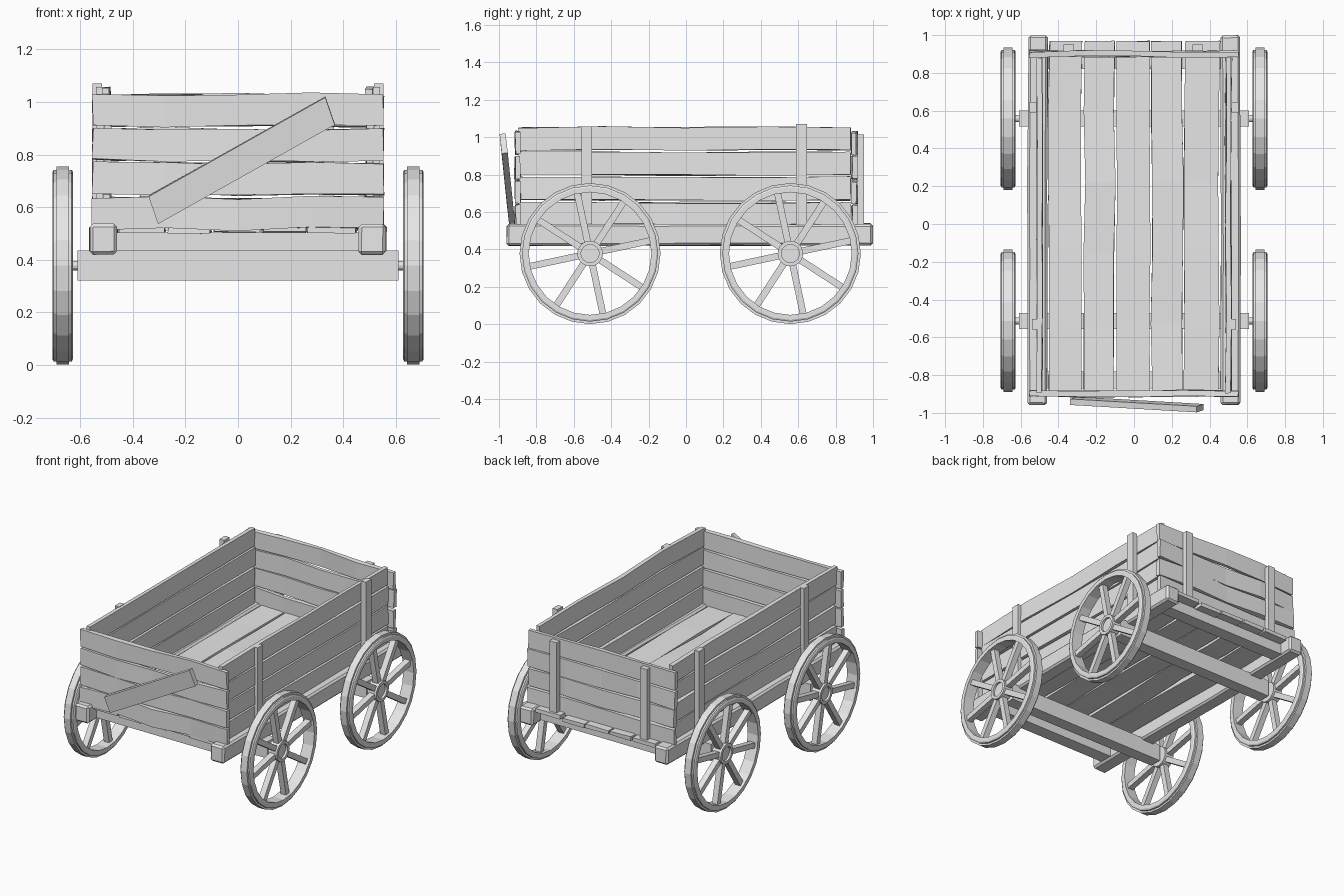
import bpy, bmesh, math, random
from mathutils import Vector

random.seed(4)
if "Cube" in bpy.data.objects:
    bpy.data.objects.remove(bpy.data.objects["Cube"], do_unlink=True)

wood = bpy.data.materials.new("plain_grey")
wood.use_nodes = True
grey = (0.8, 0.8, 0.8, 1)
wood.diffuse_color = grey
wood.node_tree.nodes["Principled BSDF"].inputs["Base Color"].default_value = grey


def finish(bm, name):
    bmesh.ops.recalc_face_normals(bm, faces=bm.faces)
    mesh = bpy.data.meshes.new(name)
    bm.to_mesh(mesh)
    bm.free()
    mesh.materials.append(wood)
    obj = bpy.data.objects.new(name, mesh)
    bpy.context.collection.objects.link(obj)
    return obj


def add_beam(bm, start, end, half_w, half_t, cuts=1, wobble=0.0):
    """Four-sided beam from start to end, made of slightly uneven sections."""
    start, end, w, t = map(Vector, (start, end, half_w, half_t))
    rings = []
    for i in range(cuts + 1):
        mid = start.lerp(end, i / cuts)
        shift = random.uniform(-wobble, wobble) * (w.normalized() + t.normalized())
        ring = []
        for a, b in ((-1, -1), (1, -1), (1, 1), (-1, 1)):
            noise = Vector([random.uniform(-wobble, wobble) / 2 for _ in range(3)])
            ring.append(bm.verts.new(mid + a * w + b * t + shift + noise))
        rings.append(ring)
    for r, q in zip(rings, rings[1:]):
        for k in range(4):
            n = (k + 1) % 4
            bm.faces.new((r[k], r[n], q[n], q[k]))
    bm.faces.new(rings[0])
    bm.faces.new(rings[-1])


def beam(name, *args, **kw):
    bm = bmesh.new()
    add_beam(bm, *args, **kw)
    return finish(bm, name)


def add_lathe(bm, profile, centre, side, closed, steps=24):
    """Spin (x, radius) points around the wheel axle."""
    verts = [bm.verts.new((side * x, centre[0], centre[1] + r)) for x, r in profile]
    pairs = list(zip(verts, verts[1:])) + ([(verts[-1], verts[0])] if closed else [])
    edges = [bm.edges.new(p) for p in pairs]
    bmesh.ops.spin(bm, geom=verts + edges, cent=(0, *centre), axis=(1, 0, 0),
                   angle=math.tau, steps=steps, use_merge=True)
    bmesh.ops.remove_doubles(bm, verts=bm.verts, dist=0.0001)


RIM = [(0.627, 0.328), (0.627, 0.355), (0.632, 0.364), (0.643, 0.364), (0.643, 0.377),
       (0.69, 0.377), (0.69, 0.364), (0.701, 0.364), (0.706, 0.355), (0.706, 0.328)]
HUB = [(0.632, 0), (0.632, 0.068), (0.7, 0.068), (0.7, 0.048), (0.685, 0.048), (0.685, 0)]


def wheel(name, y, side):
    centre = (y, 0.378)
    bm = bmesh.new()
    add_lathe(bm, RIM, centre, side, True)
    add_lathe(bm, HUB, centre, side, False)
    for i in range(8):
        a = math.radians(12 + 45 * i)
        out = Vector((0, math.cos(a), math.sin(a)))
        across = Vector((0, -math.sin(a), math.cos(a)))
        base = Vector((side * 0.667, *centre))
        add_beam(bm, base + out * 0.055, base + out * 0.34, across * 0.018, (0.02, 0, 0))
    finish(bm, name)


# Wheels, axles and axle beams
for label, y in (("front", -0.513), ("back", 0.558)):
    beam(label + "_axle_beam", (-0.61, y, 0.378), (0.61, y, 0.378), (0, 0.042, 0), (0, 0, 0.057))
    bm = bmesh.new()
    add_lathe(bm, [(-0.64, 0), (-0.64, 0.018), (0.64, 0.018), (0.64, 0)],
              (y, 0.378), 1, False, 12)
    finish(bm, label + "_axle")
    for hand, side in (("left", 1), ("right", -1)):
        wheel(f"{label}_{hand}_wheel", y, side)

# Chassis rails and cross members
for hand, s in (("left", 1), ("right", -1)):
    rail = beam(hand + "_rail", (s * 0.511, -0.958, 0.478), (s * 0.511, 0.998, 0.478),
                (0.052, 0, 0), (0, 0, 0.058), cuts=5, wobble=0.004)
    bevel = rail.modifiers.new("soft_edges", "BEVEL")
    bevel.width = 0.012
    bevel.segments = 1
for label, y in (("front", -0.825), ("back", 0.865)):
    beam(label + "_cross_member", (-0.47, y, 0.469), (0.47, y, 0.469),
         (0, 0.045, 0), (0, 0, 0.035))

# Floor planks
for i, (x0, x1) in enumerate(((-0.45, -0.278), (-0.262, -0.103), (-0.093, 0.082),
                              (0.093, 0.257), (0.267, 0.45))):
    x = (x0 + x1) / 2
    beam(f"floor_plank_{i + 1}", (x, -0.9, 0.517), (x, 0.968, 0.517),
         ((x1 - x0) / 2, 0, 0), (0, 0, 0.013), cuts=5, wobble=0.005)

# Side boards with their outer posts
for hand, s in (("left", 1), ("right", -1)):
    for i in range(4):
        z = 0.59 + 0.134 * i
        beam(f"{hand}_side_board_{i + 1}", (s * 0.5, -0.895, z), (s * 0.5, 0.88, z),
             (0, 0, 0.061), (0.014, 0, 0), cuts=4, wobble=0.005)
    beam(hand + "_front_post", (s * 0.523, -0.53, 0.53), (s * 0.523, -0.53, 1.057),
         (0, 0.028, 0), (0.016, 0, 0))
    beam(hand + "_back_post", (s * 0.535, 0.618, 0.53), (s * 0.535, 0.618, 1.07),
         (0, 0.029, 0), (0.018, 0, 0))

# End boards
for label, y in (("front", -0.898), ("back", 0.902)):
    for i in range(4):
        z = 0.577 + 0.131 * i
        beam(f"{label}_board_{i + 1}", (-0.553, y, z), (0.553, y, z),
             (0, 0, 0.06), (0, 0.015, 0), cuts=4, wobble=0.007)

# Tailboard posts
for hand, x in (("left", 0.337), ("right", -0.345)):
    beam(hand + "_tail_post", (x, 0.934, 0.53), (x, 0.934, 1.015),
         (0.027, 0, 0), (0, 0.017, 0))

# Loose diagonal board nailed across the front
beam("diagonal_board", (-0.322, -0.936, 0.59), (0.35, -0.975, 0.967),
     (0.018, 0.006, -0.052), (0, 0.016, 0.002))
